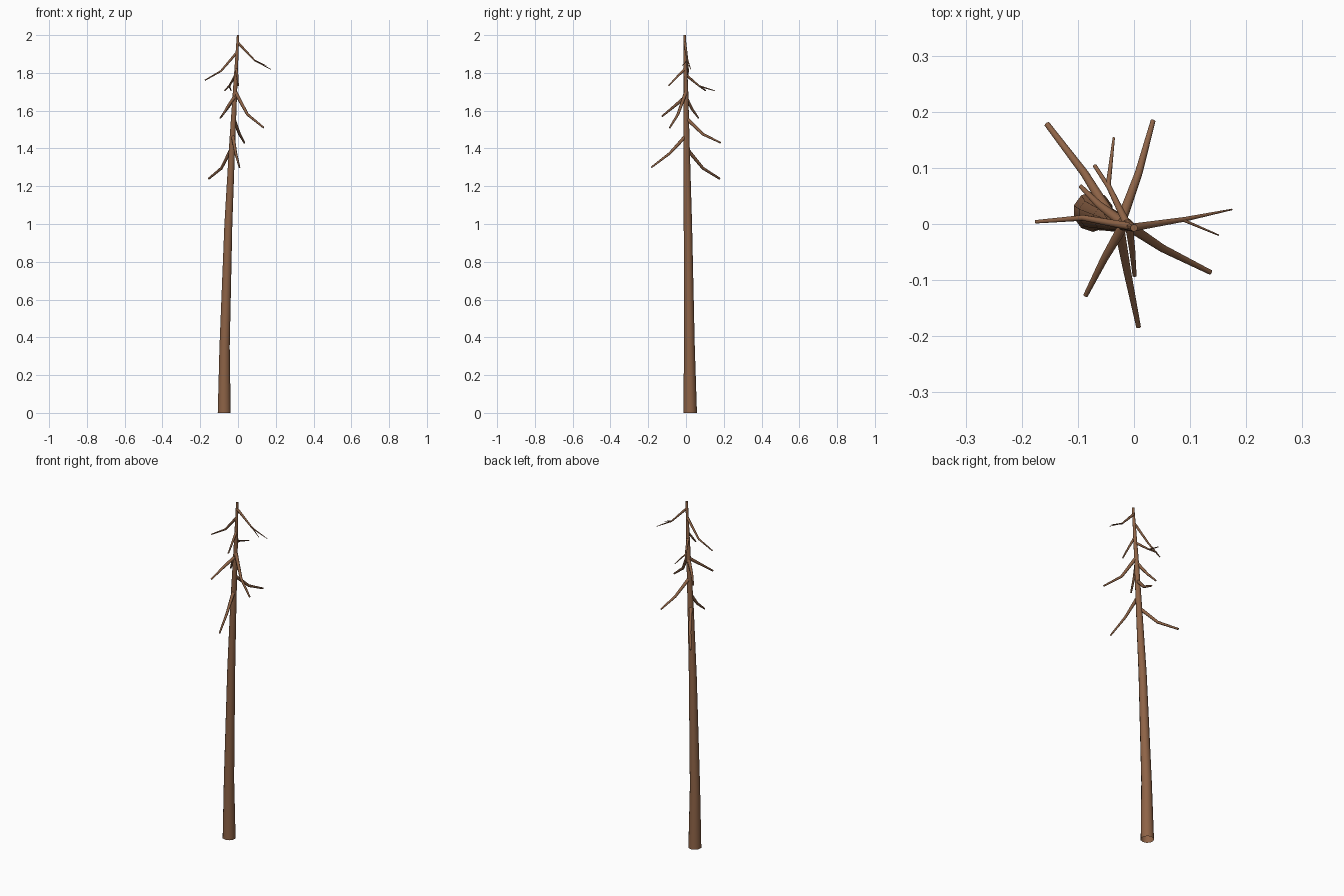
import bpy, bmesh, math
from mathutils import Vector

bark = bpy.data.materials.new("bark_brown")
bark.diffuse_color = (0.27, 0.125, 0.062, 1)


def limb(name, pts, sides, level=False):
    """Smooth tapered tube through (x, y, z, radius) points, flat end caps."""
    bm = bmesh.new()
    ps = [Vector(p[:3]) for p in pts]
    rings = []
    for i, p in enumerate(ps):
        d = (ps[min(i + 1, len(ps) - 1)] - ps[max(i - 1, 0)]).normalized()
        u, v = Vector((1, 0, 0)), Vector((0, 1, 0))
        if not level:
            u = d.cross(Vector((0, 0, 1))).normalized()
            v = d.cross(u)
        ring = []
        for k in range(sides):
            a = 2 * math.pi * (k + 0.5) / sides
            ring.append(bm.verts.new(p + pts[i][3] * (u * math.cos(a) + v * math.sin(a))))
        rings.append(ring)
    for a, b in zip(rings, rings[1:]):
        for k in range(sides):
            n = (k + 1) % sides
            bm.faces.new((a[k], a[n], b[n], b[k])).smooth = True
    caps = [bm.faces.new(rings[0]), bm.faces.new(rings[-1])]
    bmesh.ops.recalc_face_normals(bm, faces=bm.faces)
    for cap in caps:
        for e in cap.edges:
            e.smooth = False
    if level:  # the trunk foot is open
        bmesh.ops.delete(bm, geom=caps[:1], context='FACES_ONLY')
    me = bpy.data.meshes.new(name)
    bm.to_mesh(me)
    bm.free()
    me.materials.append(bark)
    ob = bpy.data.objects.new(name, me)
    bpy.context.collection.objects.link(ob)


# Leaning trunk with a slightly flared foot
limb("trunk", [(-0.073, 0.022, 0, 0.036), (-0.071, 0.018, 0.35, 0.0285),
               (-0.051, 0.010, 1.0, 0.022), (-0.032, 0.003, 1.4, 0.017),
               (-0.016, 0.0, 1.7, 0.012), (0, -0.007, 2.0, 0.0065)], 10, True)

# Drooping branches: start, elbow, tip, and tip radius
branches = [
    ((-0.034, 0.003, 1.40), (-0.088, 0.090, 1.295), (-0.155, 0.178, 1.24), 0.0055),
    ((-0.028, 0.002, 1.47), (-0.012, -0.085, 1.375), (0.008, -0.183, 1.30), 0.0045),
    ((-0.024, 0.002, 1.56), (0.008, 0.090, 1.475), (0.034, 0.184, 1.43), 0.0047),
    ((-0.017, 0.0, 1.675), (-0.052, -0.060, 1.625), (-0.086, -0.127, 1.57), 0.0045),
    ((-0.017, 0.0, 1.67), (-0.062, 0.034, 1.605), (-0.095, 0.067, 1.56), 0.0040),
    ((-0.015, 0.0, 1.70), (0.050, -0.043, 1.58), (0.136, -0.086, 1.51), 0.0047),
    ((-0.012, -0.001, 1.79), (-0.046, 0.069, 1.731), (-0.036, 0.154, 1.705), 0.0022),
    ((-0.009, -0.002, 1.825), (-0.003, -0.048, 1.778), (0.001, -0.092, 1.732), 0.0038),
    ((-0.004, -0.005, 1.91), (-0.090, 0.011, 1.81), (-0.175, 0.004, 1.761), 0.0033),
    ((-0.001, -0.006, 1.96), (0.088, 0.008, 1.866), (0.175, 0.026, 1.818), 0.0014),
]
for i, (a, b, c, r) in enumerate(branches):
    base = 0.010 if i < 6 else 0.0075
    limb(f"branch_{i + 1}", [(*a, base), (*b, (base + r) / 2), (*c, r)], 8)

# Forked twigs on two upper branches
limb("twig_1", [(-0.044, 0.064, 1.735, 0.0045), (-0.070, 0.104, 1.706, 0.0038)], 8)
limb("twig_2", [(0.085, 0.008, 1.869, 0.003), (0.151, -0.020, 1.838, 0.0014)], 8)
